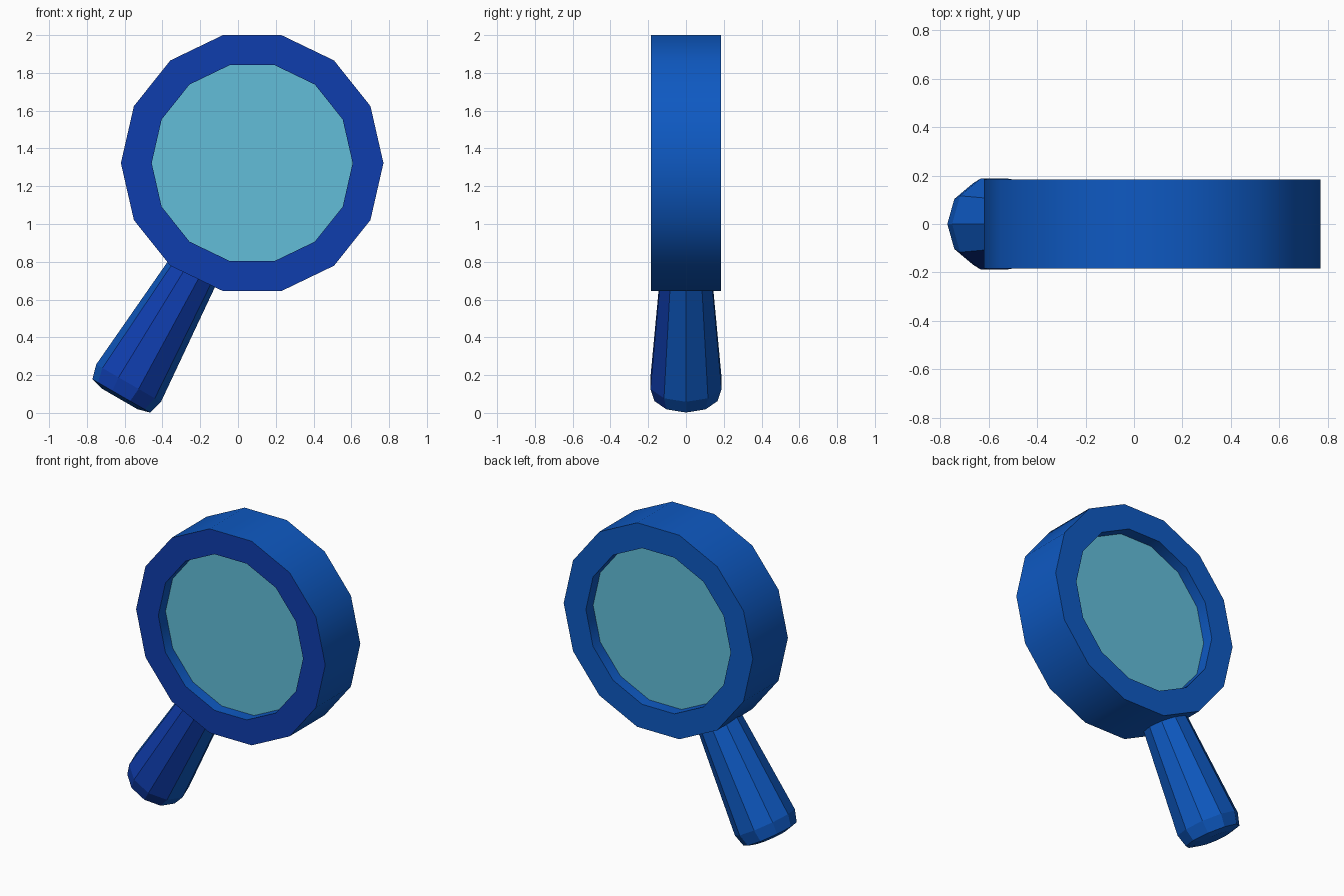
import bpy, bmesh, math
from mathutils import Vector

if "Cube" in bpy.data.objects:
    bpy.data.objects.remove(bpy.data.objects["Cube"])


def material(name, r, g, b):
    lin = [((c / 255 + 0.055) / 1.055) ** 2.4 if c > 10 else c / 255 / 12.92 for c in (r, g, b)]
    m = bpy.data.materials.new(name)
    m.diffuse_color = (*lin, 1)
    m.use_nodes = True
    m.node_tree.nodes["Principled BSDF"].inputs["Base Color"].default_value = m.diffuse_color
    return m


BLUE = material("blue", 14, 89, 194)
DEEP = material("deep blue", 15, 61, 174)
GLASS = material("pale glass", 98, 190, 217)

CENTRE = Vector((0.075, 0, 1.3225))
Y = Vector((0, 1, 0))


def loft(name, rings, sides, origin, axis, side, mats, capped=True, smooth=False):
    """Join polygon rings given as (distance along axis, radius)."""
    bm = bmesh.new()
    up = axis.cross(side)
    loops = []
    for s, r in rings:
        loops.append([bm.verts.new(origin + axis * s
                      + side * (r * math.cos(math.tau * i / sides))
                      + up * (r * math.sin(math.tau * i / sides))) for i in range(sides)])
    pairs = list(zip(loops, loops[1:]))
    if capped:
        bm.faces.new(loops[0])
        bm.faces.new(loops[-1])
    else:
        pairs.append((loops[-1], loops[0]))
    for a, b in pairs:
        for i in range(sides):
            j = (i + 1) % sides
            bm.faces.new((a[i], a[j], b[j], b[i]))
    bmesh.ops.recalc_face_normals(bm, faces=bm.faces)
    bm.normal_update()
    for f in bm.faces:
        f.smooth = smooth
        # front-facing faces take the deeper colour
        if len(mats) > 1 and f.normal.y < -0.5:
            f.material_index = 1
    for e in bm.edges:
        e.smooth = e.calc_face_angle(0) < math.radians(30)
    me = bpy.data.meshes.new(name)
    bm.to_mesh(me)
    bm.free()
    for m in mats:
        me.materials.append(m)
    ob = bpy.data.objects.new(name, me)
    bpy.context.collection.objects.link(ob)
    return ob


X = Vector((1, 0, 0))

# Thick frame around the lens
loft("frame", [(-0.184, 0.532), (-0.184, 0.695), (0.184, 0.695), (0.184, 0.532)],
     14, CENTRE, Y, X, [BLUE, DEEP], capped=False, smooth=True)

# Recessed lens
loft("lens", [(-0.108, 0.535), (0.108, 0.535)], 14, CENTRE, Y, X, [GLASS])

# Tapered ten-sided handle, tilted 30 degrees, with a bevelled end
tilt = math.radians(30)
down = Vector((-math.sin(tilt), 0, -math.cos(tilt)))
across = Vector((math.cos(tilt), 0, -math.sin(tilt)))
loft("handle", [(0.60, 0.136), (1.336, 0.198), (1.414, 0.176), (1.432, 0.11)],
     10, CENTRE + across * 0.016, down, across, [BLUE, DEEP])
